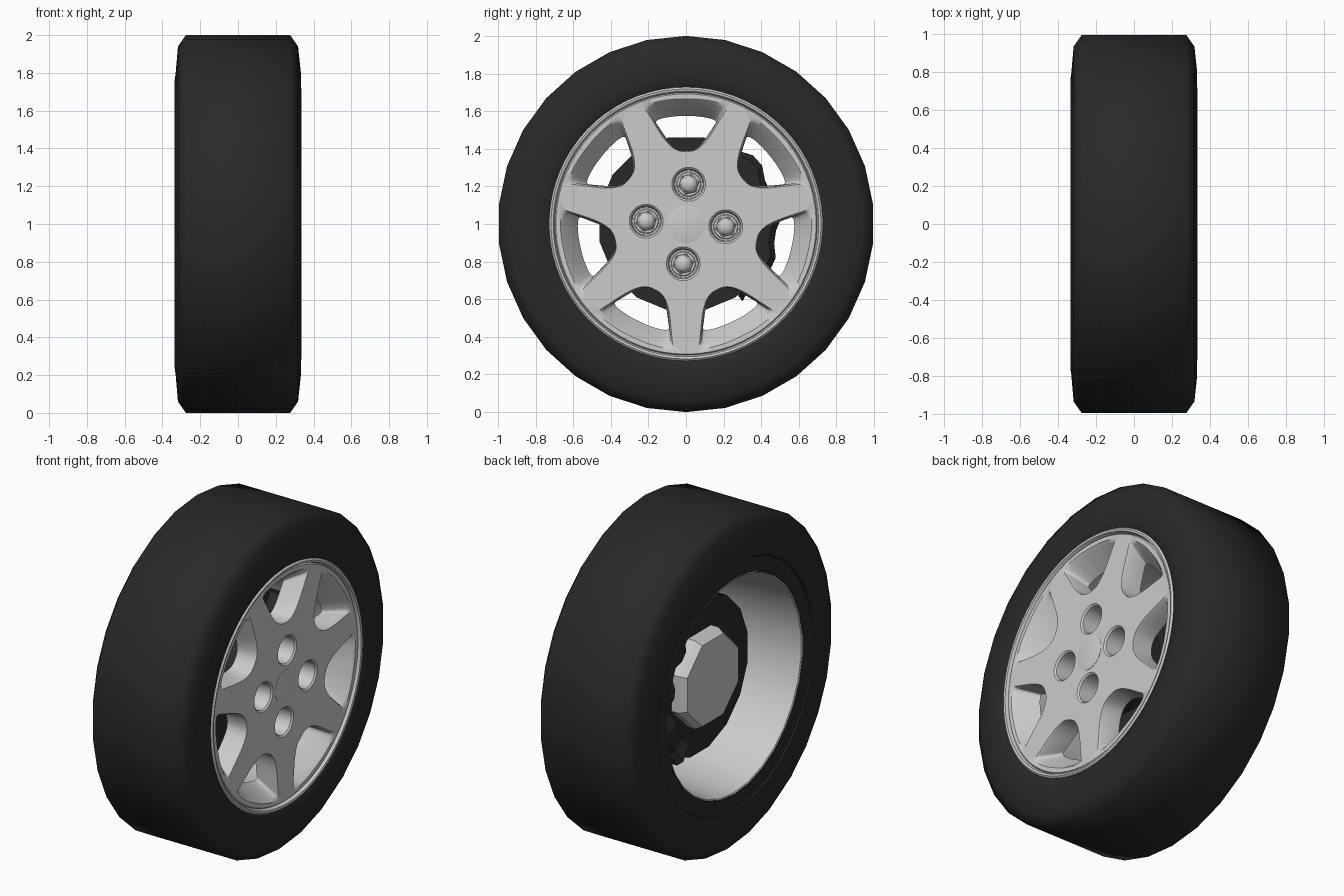
import bpy, bmesh
from math import sin, cos, pi, radians

if "Cube" in bpy.data.objects:
    bpy.data.objects.remove(bpy.data.objects["Cube"])


def material(name, v):
    m = bpy.data.materials.new(name)
    m.diffuse_color = (v, v, v, 1)
    m.use_nodes = True
    m.node_tree.nodes["Principled BSDF"].inputs["Base Color"].default_value = m.diffuse_color
    return m


RUBBER = material("rubber", 0.022)
DARK = material("dark_metal", 0.022)


def finish(bm, name, mat=None, angle=35):
    bmesh.ops.recalc_face_normals(bm, faces=bm.faces[:])
    me = bpy.data.meshes.new(name)
    bm.to_mesh(me)
    bm.free()
    ob = bpy.data.objects.new(name, me)
    bpy.context.collection.objects.link(ob)
    if mat:
        me.materials.append(mat)
    if angle:
        bpy.ops.object.select_all(action='DESELECT')
        ob.select_set(True)
        bpy.context.view_layer.objects.active = ob
        bpy.ops.object.shade_smooth_by_angle(angle=radians(angle))
    return ob


def ring(bm, x, pts):
    return [bm.verts.new((x, y, z + 1)) for y, z in pts]


def circle(r, n, cy=0, cz=0, turn=0):
    return [(cy + r * sin(turn + 2 * pi * i / n), cz + r * cos(turn + 2 * pi * i / n)) for i in range(n)]


def bridge(bm, a, b):
    for i in range(len(a)):
        j = (i + 1) % len(a)
        bm.faces.new((a[i], a[j], b[j], b[i]))


# Turn an (x, radius) profile around an axis parallel to x
def lathe(name, profile, n, mat=None, c=(0, 0), turn=0, angle=35, closed=False, caps=False):
    bm = bmesh.new()
    rings = [ring(bm, x, circle(r, n, *c, turn)) for x, r in profile]
    for a, b in zip(rings, rings[1:]):
        bridge(bm, a, b)
    if closed:
        bridge(bm, rings[-1], rings[0])
    if caps:
        bm.faces.new(rings[0])
        bm.faces.new(rings[-1])
    return finish(bm, name, mat, angle)


# Tyre, 30 sided
lathe("tyre", [(0.30, 0.70), (0.325, 0.72), (0.333, 0.80), (0.318, 0.94), (0.276, 1), (-0.276, 1),
               (-0.318, 0.94), (-0.33, 0.80), (-0.335, 0.765), (-0.335, 0.75), (-0.326, 0.745),
               (-0.326, 0.655), (-0.25, 0.66), (0.2, 0.70)], 30, RUBBER, angle=60, closed=True)

# Rim barrel and front lip
lathe("rim_barrel", [(-0.326, 0.652), (-0.322, 0.645), (0.19, 0.61)], 30)
lathe("rim_lip", [(0.32, 0.692), (0.312, 0.698), (0.332, 0.706), (0.335, 0.718), (0.326, 0.728),
                  (0.28, 0.728)], 70)

# Spoke window outline: half profile as (sideways, radial), mirrored and rounded
HALF = [(0.03, 0.386), (0.068, 0.402), (0.105, 0.437), (0.138, 0.482), (0.170, 0.535), (0.200, 0.585),
        (0.222, 0.622), (0.18, 0.645), (0.12, 0.657), (0.06, 0.665)]


def window(index, su=1.0, sr=1.0):
    pts = HALF + [(-u, r) for u, r in reversed(HALF)]
    for _ in range(2):
        out = []
        for p, q in zip(pts, pts[1:] + pts[:1]):
            for t in (0.25, 0.75):
                out.append((p[0] + (q[0] - p[0]) * t, p[1] + (q[1] - p[1]) * t))
        pts = out
    a = 2 * pi * index / 7
    res = []
    for u, r in pts:
        u, r = u * su, 0.39 + (r - 0.39) * sr
        res.append((u * cos(a) + r * sin(a), r * cos(a) - u * sin(a)))
    return res


TILT = radians(4)
LUGS = [(0.212 * sin(TILT + k * pi / 2), 0.212 * cos(TILT + k * pi / 2)) for k in range(4)]

# Wheel face: front and back plates with windows and nut pockets
bm = bmesh.new()
front = [ring(bm, 0.32, circle(0.692, 70))]
back = [ring(bm, 0.19, circle(0.63, 70))]
walls = []
for k in range(7):
    rs = [ring(bm, 0.32, window(k)), ring(bm, 0.306, window(k, 0.92, 0.95)),
          ring(bm, 0.19, window(k, 0.74, 0.67))]
    front.append(rs[0])
    back.append(rs[2])
    walls.append(rs)
floors = []
for c in LUGS:
    rs = [ring(bm, x, circle(r, 32, *c)) for x, r in ((0.32, 0.09), (0.311, 0.08), (0.195, 0.075))]
    front.append(rs[0])
    floors.append(rs[2])
    walls.append(rs)
for loops in (front, back):
    edges = [bm.edges.new((l[i], l[(i + 1) % len(l)])) for l in loops for i in range(len(l))]
    bmesh.ops.triangle_fill(bm, edges=edges, use_beauty=True, use_dissolve=False)
for rs in walls:
    bridge(bm, rs[0], rs[1])
    bridge(bm, rs[1], rs[2])
for f in floors:
    bm.faces.new(f)
finish(bm, "wheel_face", angle=40)

# Centre cap and wheel nuts
lathe("centre_cap", [(0.310, 0.10), (0.3215, 0.10), (0.323, 0.095)], 40, caps=True)
for i, c in enumerate(LUGS):
    lathe(f"nut_washer_{i}", [(0.195, 0.066), (0.20, 0.062)], 24, c=c, caps=True)
    lathe(f"wheel_nut_{i}", [(0.198, 0.056), (0.215, 0.056), (0.219, 0.05)], 6, c=c, turn=0.3,
          angle=0, caps=True)
    lathe(f"nut_dome_{i}", [(0.215 + 0.03 * sin(t), 0.046 * cos(t))
          for t in (0, 0.4, 0.8, 1.2, 1.5)], 20, c=c, caps=True)

# Brake disc and hub, low-poly
lathe("brake_disc", [(-0.09, 0.47), (0.02, 0.47)], 16, DARK, turn=pi / 16, angle=30, caps=True)
lathe("hub", [(-0.18, 0.265), (-0.14, 0.29), (-0.09, 0.29)], 8, turn=pi / 8, angle=0, caps=True)
lathe("hub_front", [(0.01, 0.25), (0.188, 0.25)], 24, DARK, caps=True)

# Brake caliper: stepped arc block over the rear side of the disc
bm = bmesh.new()
sections = []
for i in range(14):
    a = radians(36 + i * 8.3)
    bump = 1 if i % 4 in (1, 2) else 0
    outer = 0.48 + 0.03 * bump
    rear = -0.15 - 0.03 * bump
    row = []
    for x, r in ((rear, 0.37), (rear, outer - 0.03), (rear + 0.03, outer), (0.07, outer),
                 (0.10, outer - 0.03), (0.10, 0.37)):
        row.append(bm.verts.new((x, r * sin(a), 1 + r * cos(a))))
    sections.append(row)
for a, b in zip(sections, sections[1:]):
    bridge(bm, a, b)
bm.faces.new(sections[0])
bm.faces.new(sections[-1])
finish(bm, "brake_caliper", DARK, angle=20)
